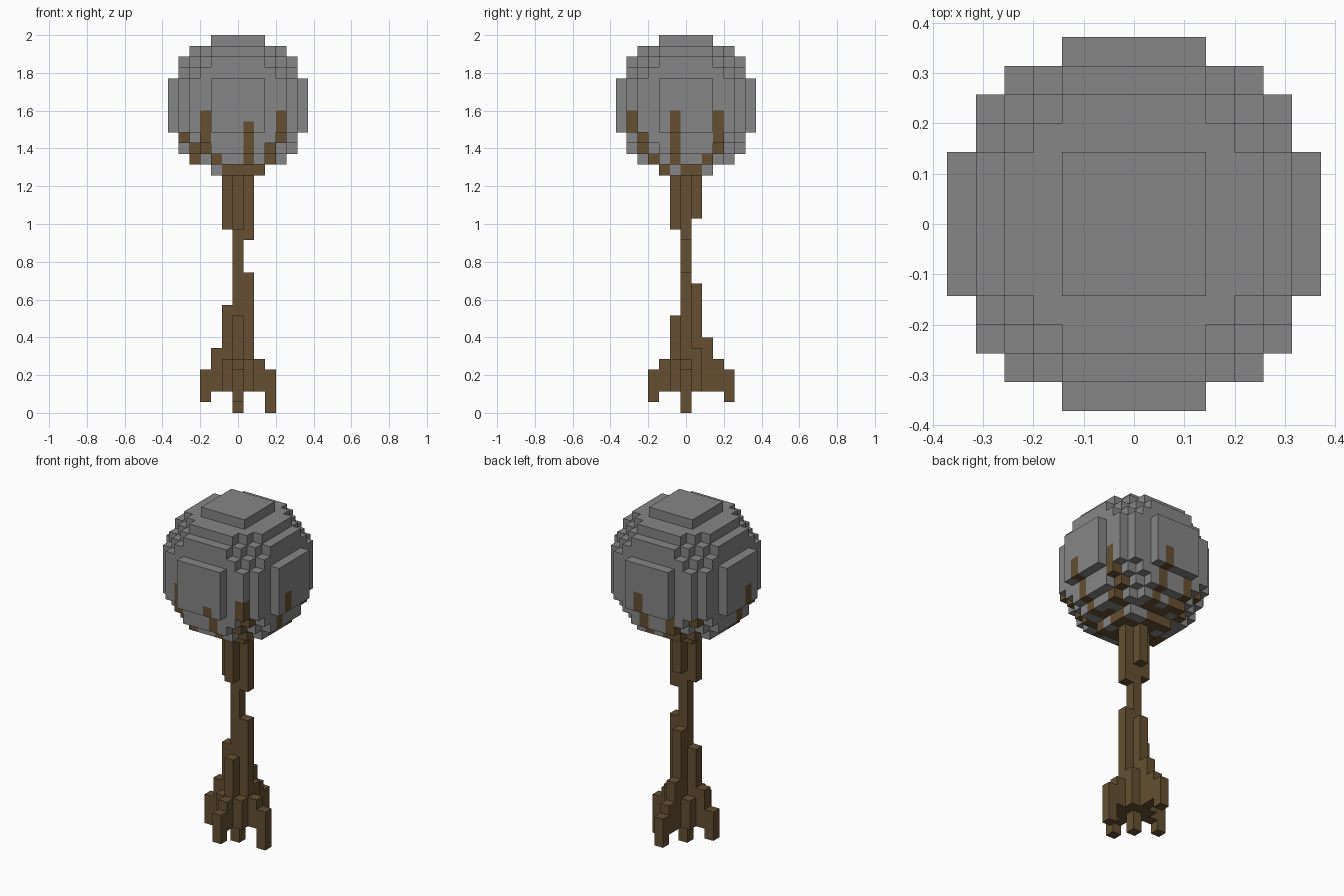
import bpy
import bmesh
from mathutils import Vector

cube = bpy.data.objects.get("Cube")
if cube:
    bpy.data.objects.remove(cube, do_unlink=True)

U = 2 / 35          # edge length of one block
MID = 28            # block layer through the canopy centre


def material(name, rgb):
    mat = bpy.data.materials.new(name)
    mat.use_nodes = True
    colour = (*rgb, 1)
    mat.diffuse_color = colour
    mat.node_tree.nodes["Principled BSDF"].inputs["Base Color"].default_value = colour
    return mat


bark = material("brown_bark", (0.130, 0.078, 0.032))
leaf = material("grey_foliage", (0.238, 0.238, 0.238))


def build_blocks(name, blocks, solid, mats, pick):
    """Make one object from the exposed faces of a set of blocks."""
    bm = bmesh.new()
    verts = {}

    def corner(p):
        key = tuple(round(c * 2) for c in p)
        if key not in verts:
            verts[key] = bm.verts.new((p.x * U, p.y * U, (p.z + 0.5) * U))
        return verts[key]

    for cell in sorted(blocks):
        centre = Vector(cell)
        for axis in range(3):
            for sign in (-1, 1):
                n = Vector((0, 0, 0))
                n[axis] = sign
                if tuple(int(c) for c in centre + n) in solid:
                    continue
                a = Vector((0, 0, 0))
                a[(axis + 1) % 3] = 1
                b = n.cross(a)
                ring = [a + b, b - a, -a - b, a - b]
                face = bm.faces.new([corner(centre + (n + r) / 2) for r in ring])
                face.material_index = pick(cell)
    mesh = bpy.data.meshes.new(name)
    bm.to_mesh(mesh)
    bm.free()
    for mat in mats:
        mesh.materials.append(mat)
    obj = bpy.data.objects.new(name, mesh)
    bpy.context.collection.objects.link(obj)


def in_canopy(x, y, z):
    c, b, a = sorted((abs(x), abs(y), abs(z)))
    return a * a + b * b + c * c <= 45 and not (a == 6 and b > 2)


# Round canopy of blocks
span = range(-6, 7)
canopy = {(x, y, z + MID) for x in span for y in span for z in span
          if in_canopy(x, y, z)}

# Trunk and roots: column x, y, first layer, layer after the last
columns = [
    (0, 0, 0, 22),
    # stepped sides of the lower trunk
    (1, 0, 2, 13), (-1, 0, 2, 10), (0, -1, 2, 9), (0, 1, 2, 12),
    (1, 1, 2, 6), (1, -1, 2, 5), (-1, -1, 2, 5), (-1, 1, 2, 5),
    # roots
    (2, 0, 2, 5), (3, 0, 0, 4), (-2, 0, 2, 6), (-3, 0, 1, 4),
    (0, -2, 2, 5), (0, -3, 1, 4),
    (0, 2, 2, 7), (0, 3, 2, 5), (0, 4, 1, 4),
    # flare under the canopy
    (1, 0, 16, 22), (-1, 0, 17, 22), (0, -1, 17, 22), (0, 1, 18, 22),
]
trunk = {(x, y, z) for x, y, low, high in columns for z in range(low, high)}

# Branches climb the canopy surface from the trunk to these tips
tips = [
    (4, -5, -1), (1, -6, -2), (-3, -5, -1), (-5, -3, -2),
    (6, -1, -1), (5, 3, -1), (1, 6, -1), (-4, 4, -1),
    (-6, -1, -1), (-2, 5, -3),
]
branches = set()
for tip in tips:
    end = Vector(tip).normalized()
    for i in range(61):
        way = Vector((0, 0, -1)).slerp(end, i / 60)
        for step in range(30):
            p = way * (7 - step * 0.1)
            cell = (round(p.x), round(p.y), round(p.z))
            if in_canopy(*cell):
                branches.add((cell[0], cell[1], cell[2] + MID))
                break

solid = canopy | trunk
build_blocks("trunk_and_roots", trunk, solid, [bark], lambda c: 0)
build_blocks("canopy", canopy - branches, solid, [leaf], lambda c: 0)
build_blocks("branches", branches, solid, [bark], lambda c: 0)
